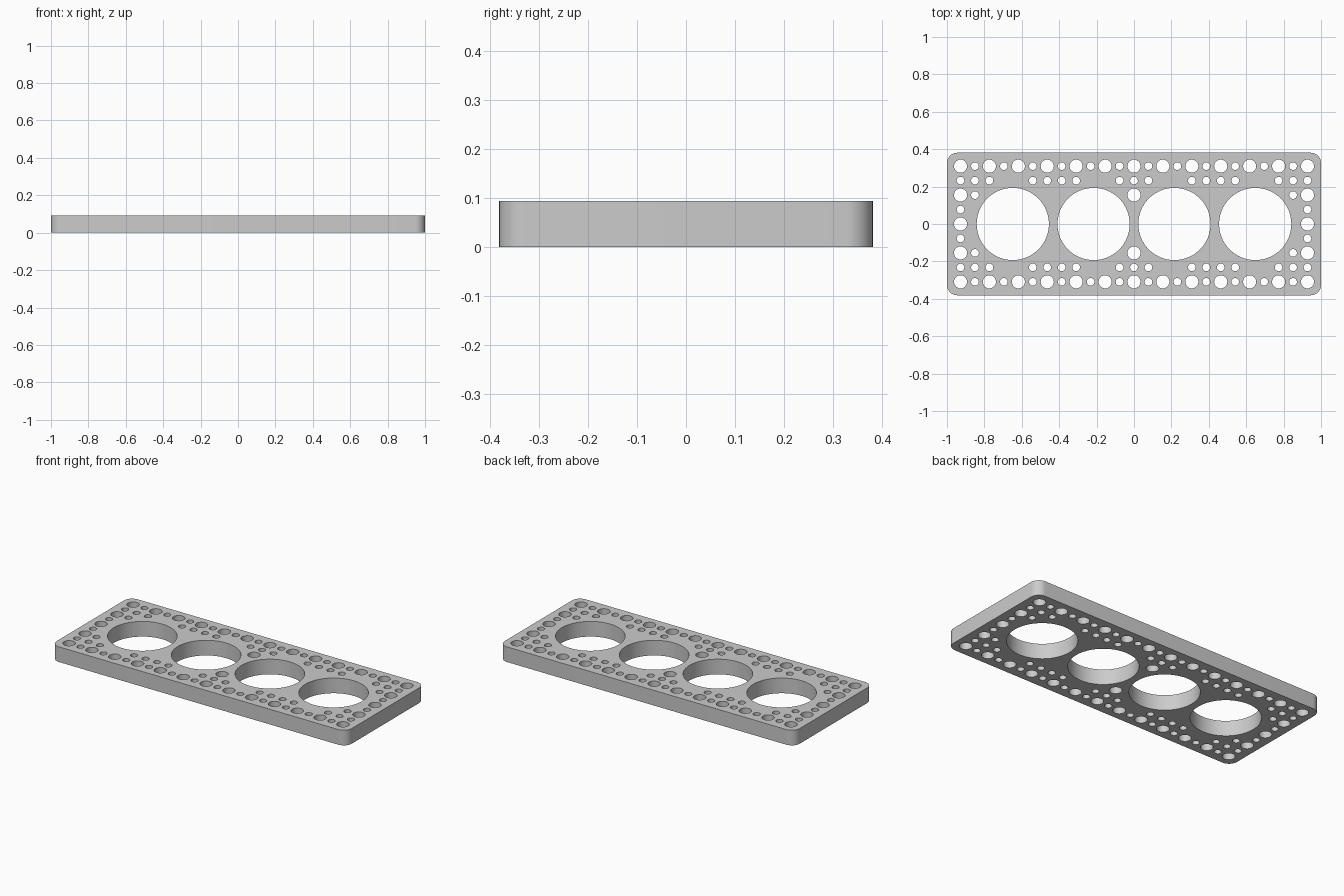
import bpy, bmesh
from math import sin, cos, pi, hypot

default_cube = bpy.data.objects.get("Cube")
if default_cube:
    bpy.data.objects.remove(default_cube, do_unlink=True)

HALF_X, HALF_Y, HEIGHT, CORNER = 1.0, 0.381, 0.093, 0.055
PITCH = 0.0773            # spacing of the hole grid
BORE_R, LARGE_R, SMALL_R = 0.193, 0.035, 0.0205
BORES = [-0.648, -0.216, 0.216, 0.648]
CLEARANCE = 0.245         # grid holes closer than this to a bore are left out


def arc(cx, cy, r, start, end, steps):
    return [(cx + r * cos(start + (end - start) * k / steps),
             cy + r * sin(start + (end - start) * k / steps)) for k in range(steps + 1)]


def add_loop(bm, points):
    verts = [bm.verts.new((x, y, HEIGHT / 2)) for x, y in points]
    return [bm.edges.new((v, verts[k - 1])) for k, v in enumerate(verts)]


def add_circle(bm, x, y, r, sides):
    return add_loop(bm, arc(x, y, r, 0, 2 * pi, sides)[:-1])


bm = bmesh.new()

# Rounded outline
outline = []
for n, (sx, sy) in enumerate([(1, 1), (-1, 1), (-1, -1), (1, -1)]):
    outline += arc(sx * (HALF_X - CORNER), sy * (HALF_Y - CORNER), CORNER,
                   n * pi / 2, (n + 1) * pi / 2, 10)
edges = add_loop(bm, outline)

# Four wide bores
for x in BORES:
    edges += add_circle(bm, x, 0, BORE_R, 80)

# Grid of large and small holes around the bores
for i in range(-12, 13):
    for j in range(-4, 5):
        x, y = i * PITCH, j * PITCH
        if min(hypot(x - b, y) for b in BORES) < CLEARANCE:
            continue
        large = i % 2 == 0 and j % 2 == 0
        edges += add_circle(bm, x, y, LARGE_R if large else SMALL_R, 32 if large else 24)

# Fill the sheet between the loops
bmesh.ops.triangle_fill(bm, use_beauty=True, edges=edges, normal=(0, 0, 1))
bmesh.ops.recalc_face_normals(bm, faces=bm.faces[:])
mesh = bpy.data.meshes.new("perforated_plate")
bm.to_mesh(mesh)
bm.free()

plate = bpy.data.objects.new("perforated_plate", mesh)
bpy.context.collection.objects.link(plate)

# Plain grey material
grey = bpy.data.materials.new("plain grey")
grey.use_nodes = True
color = (0.6, 0.6, 0.6, 1)
grey.diffuse_color = color
grey.node_tree.nodes["Principled BSDF"].inputs["Base Color"].default_value = color
mesh.materials.append(grey)

# Thicken the sheet into the plate
solid = plate.modifiers.new("thickness", "SOLIDIFY")
solid.thickness = HEIGHT
solid.offset = 0
bpy.ops.object.select_all(action="DESELECT")
plate.select_set(True)
bpy.context.view_layer.objects.active = plate
bpy.ops.object.modifier_apply(modifier=solid.name)
bpy.ops.object.shade_smooth_by_angle()
